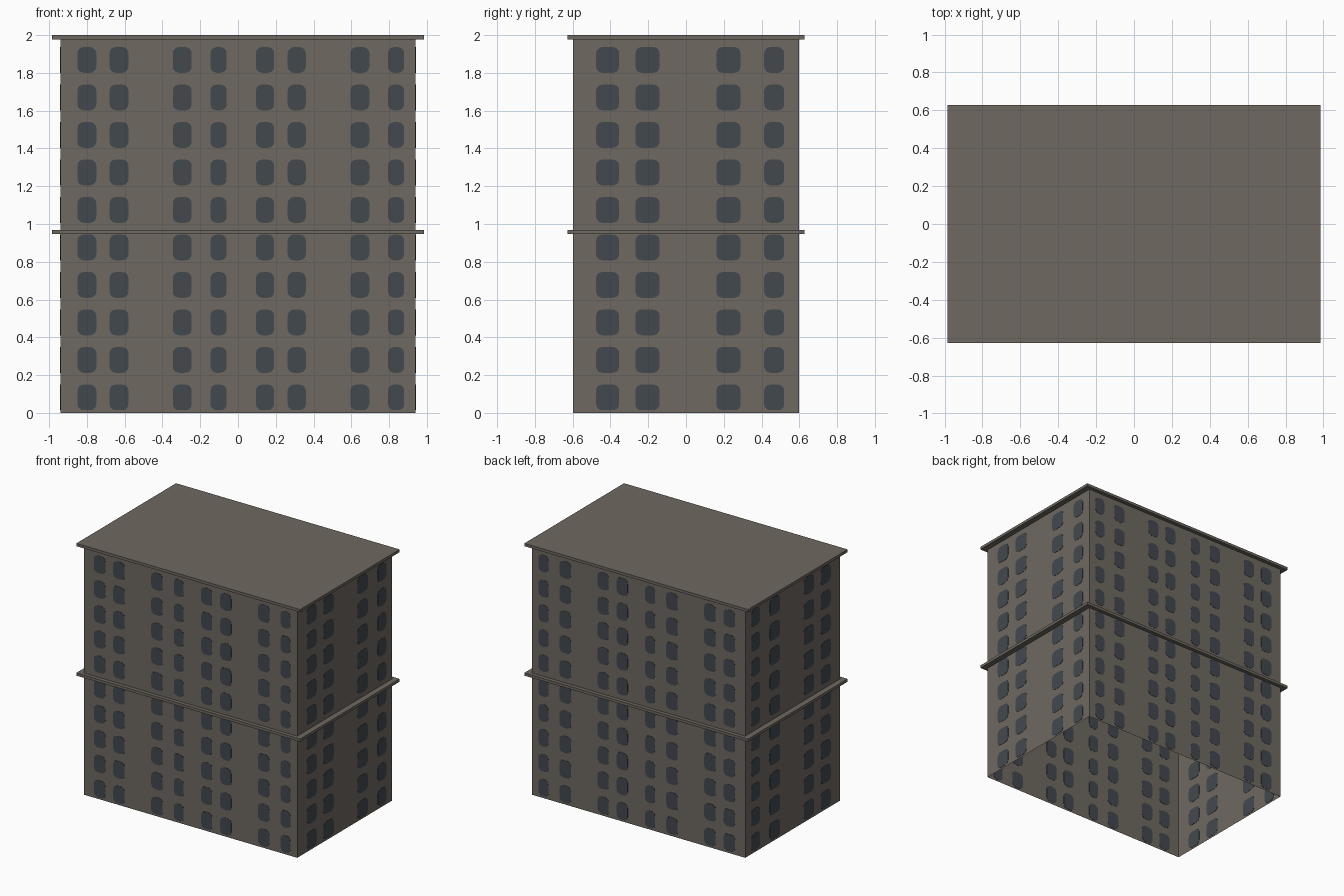
import bpy, bmesh, math
from mathutils import Vector

if "Cube" in bpy.data.objects:
    bpy.data.objects.remove(bpy.data.objects["Cube"], do_unlink=True)

HALF_X, HALF_Y = 0.94, 0.597


def material(name, colour):
    mat = bpy.data.materials.new(name)
    mat.use_nodes = True
    mat.diffuse_color = (*colour, 1)
    bsdf = mat.node_tree.nodes["Principled BSDF"]
    bsdf.inputs["Base Color"].default_value = (*colour, 1)
    bsdf.inputs["Roughness"].default_value = 0.9
    return mat


stone = material("warm grey stone", (0.156, 0.138, 0.117))
glass = material("dark slate glass", (0.055, 0.066, 0.077))


def finish(bm, name, mat):
    mesh = bpy.data.meshes.new(name)
    bm.to_mesh(mesh)
    bm.free()
    mesh.materials.append(mat)
    obj = bpy.data.objects.new(name, mesh)
    bpy.context.collection.objects.link(obj)
    return obj


def box(name, half_x, half_y, z0, z1, open_ends=False):
    bm = bmesh.new()
    bmesh.ops.create_cube(bm, size=2)
    for v in bm.verts:
        v.co = (v.co.x * half_x, v.co.y * half_y, z1 if v.co.z > 0 else z0)
    if open_ends:
        bm.normal_update()
        ends = [f for f in bm.faces if abs(f.normal.z) > 0.5]
        bmesh.ops.delete(bm, geom=ends, context="FACES_ONLY")
    return finish(bm, name, stone)


# Thin wall shells, open underneath, with overhanging slabs
box("lower_walls", HALF_X, HALF_Y, 0, 0.948, open_ends=True)
box("middle_ledge", 0.985, 0.627, 0.947, 0.969)
box("upper_walls", HALF_X, HALF_Y, 0.969, 1.98, open_ends=True)
box("roof_slab", 0.985, 0.627, 1.978, 2.0)


def rounded_outline(width, height, radius, steps=3):
    points = []
    for corner in range(4):
        sx = 1 if corner in (0, 3) else -1
        sz = 1 if corner < 2 else -1
        for i in range(steps + 1):
            a = math.pi / 2 * (corner + i / steps)
            points.append((sx * (width / 2 - radius) + radius * math.cos(a),
                           sz * (height / 2 - radius) + radius * math.sin(a)))
    return points


def windows(name, columns, along, out, distance):
    """Thin panes that show on both the outside and inside of a wall."""
    bm = bmesh.new()
    along, out, up = Vector(along), Vector(out), Vector((0, 0, 1))
    for centre, width in columns:
        for floor in range(10):
            z = 0.082 + 0.1985 * floor
            base = out * (distance - 0.002) + along * centre + up * z
            verts = [bm.verts.new(base + along * u + up * w)
                     for u, w in rounded_outline(width, 0.136, 0.032)]
            face = bm.faces.new(verts)
            extruded = bmesh.ops.extrude_face_region(bm, geom=[face], use_keep_orig=True)
            moved = [g for g in extruded["geom"] if isinstance(g, bmesh.types.BMVert)]
            bmesh.ops.translate(bm, verts=moved, vec=out * 0.004)
    bmesh.ops.recalc_face_normals(bm, faces=bm.faces)
    finish(bm, name, glass)


# Window columns: centre along the wall, width
long_columns = [(-0.80, 0.10), (-0.63, 0.10), (-0.295, 0.10), (-0.103, 0.086),
                (0.143, 0.096), (0.311, 0.096), (0.645, 0.10), (0.837, 0.086)]
short_columns = [(-0.415, 0.122), (-0.204, 0.128), (0.225, 0.128), (0.467, 0.106)]

windows("front_windows", long_columns, (1, 0, 0), (0, -1, 0), HALF_Y)
windows("back_windows", long_columns, (1, 0, 0), (0, 1, 0), HALF_Y)
windows("left_windows", short_columns, (0, 1, 0), (1, 0, 0), HALF_X)
windows("right_windows", short_columns, (0, 1, 0), (-1, 0, 0), HALF_X)
